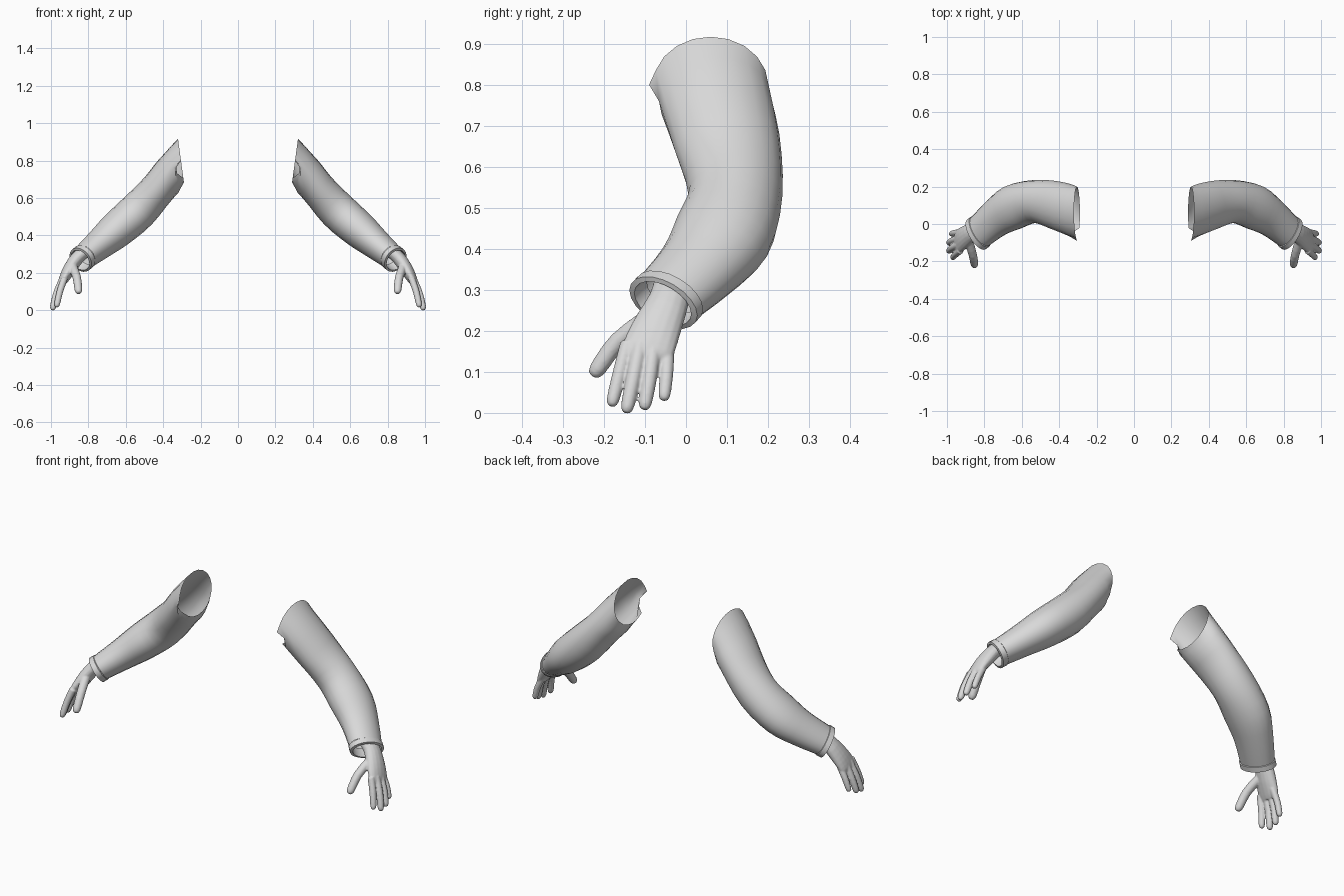
import bpy, bmesh, math
from mathutils import Vector

if "Cube" in bpy.data.objects:
    bpy.data.objects.remove(bpy.data.objects["Cube"])

grey = bpy.data.materials.new("light_grey")
grey.diffuse_color = (0.7, 0.7, 0.7, 1)
grey.use_nodes = True
grey.node_tree.nodes["Principled BSDF"].inputs["Base Color"].default_value = grey.diffuse_color


def ring(bm, c, t, w, h, n):
    """Elliptical loop around c, square to t; w runs along y, h along the upper side."""
    t = t.normalized()
    side = Vector((0, 1, 0))
    side = (side - t * side.dot(t)).normalized()
    up = t.cross(side)
    return [bm.verts.new(c + side * w * math.cos(2 * math.pi * k / n)
                         + up * h * math.sin(2 * math.pi * k / n)) for k in range(n)]


def bridge(bm, rings):
    for a, b in zip(rings, rings[1:]):
        n = len(a)
        for k in range(n):
            bm.faces.new((a[k], a[(k + 1) % n], b[(k + 1) % n], b[k]))


def spline(p, i, u):
    """Catmull-Rom interpolation of station tuples."""
    a, b, c, d = (p[min(max(j, 0), len(p) - 1)] for j in (i - 1, i, i + 1, i + 2))
    return [0.5 * (2 * y + (z - x) * u + (2 * x - 5 * y + 4 * z - w) * u * u
                   + (3 * y - x - 3 * z + w) * u ** 3) for x, y, z, w in zip(a, b, c, d)]


def loft(bm, stations, n, steps=3, start=None, cap=True):
    """Tube through stations (x, y, z, w, h); start overrides the first direction."""
    pts = [spline(stations, i, s / steps) for i in range(len(stations) - 1) for s in range(steps)]
    pts.append(list(stations[-1]))
    rings = []
    for i, p in enumerate(pts):
        t = Vector(pts[min(i + 1, len(pts) - 1)][:3]) - Vector(pts[max(i - 1, 0)][:3])
        if start and i < steps:
            t = start.lerp(t.normalized(), i / steps)
        rings.append(ring(bm, Vector(p[:3]), t, p[3], p[4], n))
    bridge(bm, rings)
    if cap:
        bm.faces.new(rings[0])
        bm.faces.new(rings[-1])
    return rings


def finish(name, bm, organic=False):
    bmesh.ops.recalc_face_normals(bm, faces=bm.faces)
    me = bpy.data.meshes.new(name)
    bm.to_mesh(me)
    bm.free()
    me.materials.append(grey)
    ob = bpy.data.objects.new(name, me)
    bpy.context.collection.objects.link(ob)
    bpy.context.view_layer.objects.active = ob
    ob.select_set(True)
    bpy.ops.object.shade_smooth_by_angle(angle=math.radians(45))
    ob.select_set(False)
    if organic:  # fuse overlapping tubes into one skin
        m = ob.modifiers.new("fuse", 'REMESH')
        m.mode, m.voxel_size, m.use_smooth_shade = 'VOXEL', 0.004, True
        m = ob.modifiers.new("soften", 'SMOOTH')
        m.factor, m.iterations = 0.5, 4
    ob.modifiers.new("other_arm", 'MIRROR').use_mirror_merge = False
    return ob


# Sleeve: bent tube, open at the shoulder with a ragged edge
bm = bmesh.new()
N = 20
rings = loft(bm, [(0.305, 0.06, 0.80, 0.14, 0.117),
                  (0.418, 0.10, 0.66, 0.130, 0.095),
                  (0.533, 0.12, 0.532, 0.115, 0.103),
                  (0.648, 0.088, 0.43, 0.122, 0.098),
                  (0.74, 0.03, 0.352, 0.104, 0.082),
                  (0.824, -0.042, 0.283, 0.092, 0.068)],
             N, start=Vector((1, 0, 0)), cap=False)
for k, v in enumerate(rings[0]):
    v.co.x += 0.016 * math.sin(2 * math.pi * k / N)
    if k == N // 2:
        v.co.y -= 0.01
    elif k in (N // 2 + 1, N // 2 + 2):
        v.co.x += 0.03
        v.co.y += 0.01
finish("sleeve", bm)

# Cuff: raised band with a rim folded into the sleeve
bm = bmesh.new()
c, axis = Vector((0.83, -0.046, 0.278)), Vector((0.68, -0.52, -0.54)).normalized()
bridge(bm, [ring(bm, c + axis * d, axis, 0.092 * s, 0.068 * s, N)
            for d, s in ((-0.014, 0.97), (-0.010, 1.05), (0.018, 1.05),
                         (0.021, 0.88), (-0.03, 0.82))])
finish("cuff", bm)

# Hand: palm, four fingers and thumb
bm = bmesh.new()
loft(bm, [(0.80, -0.03, 0.33, 0.045, 0.034),
          (0.862, -0.042, 0.275, 0.05, 0.036),
          (0.906, -0.07, 0.21, 0.06, 0.034),
          (0.937, -0.092, 0.155, 0.064, 0.024),
          (0.946, -0.097, 0.132, 0.056, 0.016)], 16)


def digit(base, mid, tip, r):
    b, m, e = Vector(base), Vector(mid), Vector(tip)
    near = m.lerp(e, 0.8)
    loft(bm, [(*b, r, r), (*m, r * 0.95, r * 0.95),
              (*near, r * 0.85, r * 0.85), (*e, r * 0.4, r * 0.4)], 12)


digit((0.925, -0.045, 0.165), (0.957, -0.047, 0.10), (0.980, -0.054, 0.030), 0.0175)
digit((0.938, -0.078, 0.165), (0.970, -0.088, 0.09), (0.993, -0.102, 0.008), 0.019)
digit((0.938, -0.112, 0.165), (0.970, -0.127, 0.09), (0.993, -0.146, 0.000), 0.0195)
digit((0.928, -0.142, 0.170), (0.952, -0.161, 0.10), (0.971, -0.182, 0.016), 0.0185)
digit((0.885, -0.085, 0.235), (0.862, -0.165, 0.175), (0.851, -0.228, 0.090), 0.024)
finish("hand", bm, organic=True)
